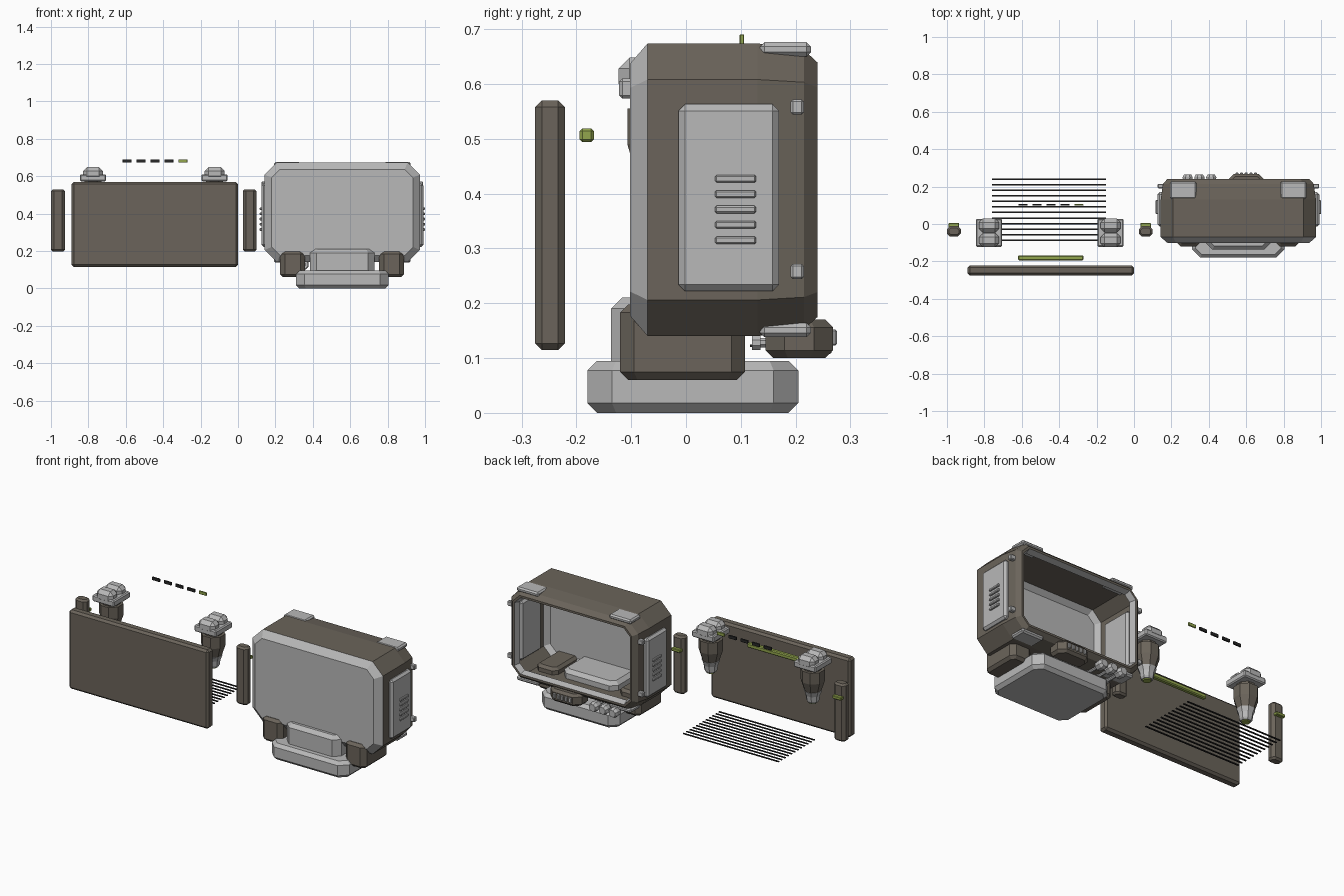
import bpy, bmesh, math
from mathutils import Vector

cube = bpy.data.objects.get("Cube")
if cube:
    bpy.data.objects.remove(cube, do_unlink=True)


def material(name, rgb):
    m = bpy.data.materials.new(name)
    m.use_nodes = True
    col = (*rgb, 1)
    m.diffuse_color = col
    node = next(n for n in m.node_tree.nodes if n.type == 'BSDF_PRINCIPLED')
    node.inputs["Base Color"].default_value = col
    node.inputs["Roughness"].default_value = 0.7
    return m


GREY = material("light grey", (0.48, 0.48, 0.48))
BROWN = material("warm brown", (0.145, 0.127, 0.103))
GREEN = material("olive green", (0.29, 0.38, 0.075))
BLACK = material("near black", (0.02, 0.02, 0.02))


def finish(name, bm, mats):
    bmesh.ops.recalc_face_normals(bm, faces=bm.faces)
    me = bpy.data.meshes.new(name)
    bm.to_mesh(me)
    bm.free()
    for m in mats:
        me.materials.append(m)
    ob = bpy.data.objects.new(name, me)
    bpy.context.collection.objects.link(ob)
    return ob


def box(name, x, y, z, mat, bevel=0.0):
    """Box from (min, max) ranges, with chamfered edges."""
    bm = bmesh.new()
    bmesh.ops.create_cube(bm, size=1)
    for v in bm.verts:
        v.co = Vector([(lo + hi) / 2 + c * (hi - lo) for c, (lo, hi) in zip(v.co, (x, y, z))])
    if bevel:
        bmesh.ops.bevel(bm, geom=bm.edges[:], offset=bevel, segments=1, affect='EDGES')
    return finish(name, bm, [mat])


def octagon(a, b, c):
    return [(a, c - b), (a, b - c), (a - c, b), (c - a, b),
            (-a, b - c), (-a, c - b), (c - a, -b), (a - c, -b)]


def loft(name, axis, centre, rings, mats, colours=None):
    """Skin cut-corner rings (position, half width, half height, corner cut)."""
    bm = bmesh.new()
    loops = []
    for t, a, b, c in rings:
        pts = [(centre[0] + u, centre[1] + v) for u, v in octagon(a, b, c)]
        loops.append([bm.verts.new((u, v, t) if axis == 'Z' else (u, t, v)) for u, v in pts])
    colours = colours or [0] * (len(rings) + 1)
    bm.faces.new(loops[0]).material_index = colours[0]
    for k, (p, q) in enumerate(zip(loops, loops[1:])):
        for i in range(8):
            j = (i + 1) % 8
            bm.faces.new((p[i], p[j], q[j], q[i])).material_index = colours[k + 1]
    bm.faces.new(loops[-1]).material_index = colours[-1]
    return finish(name, bm, mats)


def block(name, x, y, z, cut, edge, mat):
    """Upright block with cut corners and chamfered top and bottom."""
    a, b = (x[1] - x[0]) / 2, (y[1] - y[0]) / 2
    small = (a - edge, b - edge, cut - edge * 0.586)
    rings = [(z[0], *small), (z[0] + edge, a, b, cut), (z[1] - edge, a, b, cut), (z[1], *small)]
    return loft(name, 'Z', (x[0] + a, y[0] + b), rings, [mat])


# Hollow casing: grey face, brown walls, open back with a grey lip
CX, CZ = 0.558, 0.407
profile = [(-0.102, 0.037), (-0.07, 0), (0.13, 0), (0.215, 0.012), (0.24, 0.035),
           (0.24, 0.047), (0.205, 0.058), (0.205, 0.02), (-0.065, 0.02), (-0.09, 0.045)]
shell_rings = [(y, 0.415 - d, 0.267 - d, 0.066 - d * 0.586) for y, d in profile]
loft("casing", 'Y', (CX, CZ), shell_rings, [GREY, BROWN], [0, 0, 1, 1, 1, 1, 0, 1, 1, 0, 0])

# Casing sides: vent panels, ribs, clips and corner brackets
for s, side in ((1, "left"), (-1, "right")):
    def span(a, b):
        return tuple(sorted((CX + s * a, CX + s * b)))
    box(f"{side}_vent_panel", span(0.37, 0.433), (-0.014, 0.17), (0.222, 0.563), GREY, 0.012)
    for i in range(5):
        z = 0.315 + 0.028 * i
        box(f"{side}_vent_rib_{i + 1}", span(0.425, 0.442), (0.053, 0.128),
            (z - 0.007, z + 0.007), GREY, 0.003)
    for part, z in (("lower", 0.258), ("upper", 0.558)):
        box(f"{side}_{part}_clip", span(0.395, 0.432), (0.191, 0.215),
            (z - 0.014, z + 0.014), GREY, 0.004)
    for part, t in (("upper", 1), ("lower", -1)):
        zr = tuple(sorted((CZ + t * 0.243, CZ + t * 0.269)))
        box(f"{side}_{part}_bracket", span(0.225, 0.365), (0.135, 0.228), zr, GREY, 0.008)

# Stand: base, neck and two feet
block("stand_base", (0.31, 0.805), (-0.18, 0.205), (0, 0.095), 0.045, 0.018, GREY)
block("stand_neck", (0.385, 0.73), (-0.137, 0.1), (0.06, 0.21), 0.035, 0.02, GREY)
for side, x in (("right", 0.225), ("left", 0.755)):
    block(f"{side}_stand_foot", (x, x + 0.133), (-0.12, 0.108), (0.06, 0.198), 0.025, 0.015, BROWN)

# Rear control pod with studs, and three knobs beside it
block("control_pod", (0.5, 0.7), (0.145, 0.268), (0.1, 0.17), 0.035, 0.014, BROWN)
for i in range(5):
    x = 0.55 + 0.025 * i
    box(f"pod_stud_{i + 1}", (x - 0.008, x + 0.008), (0.255, 0.275), (0.123, 0.152), GREY, 0.003)
for i in range(3):
    knob = [(0.12, 0.013), (0.136, 0.013), (0.136, 0.009), (0.215, 0.009),
            (0.215, 0.024), (0.25, 0.027), (0.265, 0.019)]
    loft(f"knob_{i + 1}", 'Y', (0.287 + 0.063 * i, 0.128),
         [(y, r, r, r * 0.586) for y, r in knob], [GREY])

# Flat panel with its bar, and the two side posts with tabs
box("flat_panel", (-0.89, 0), (-0.275, -0.221), (0.115, 0.57), BROWN, 0.012)
box("panel_bar", (-0.62, -0.27), (-0.194, -0.168), (0.494, 0.519), GREEN, 0.005)
for side, x in (("right", -0.963), ("left", 0.0625)):
    block(f"{side}_post", (x - 0.037, x + 0.037), (-0.067, -0.012), (0.197, 0.53), 0.016, 0.01, BROWN)
    box(f"{side}_post_tab", (x - 0.028, x + 0.028), (-0.02, 0.006), (0.445, 0.463), GREEN, 0.003)

# Two towers: ridged cap, brown housing, tapered tip
for side, x in (("right", -0.775), ("left", -0.125)):
    y = -0.047
    box(f"{side}_tower_cap", (x - 0.07, x + 0.07), (y - 0.075, y + 0.075), (0.573, 0.61), GREY, 0.006)
    for i, off in enumerate((-0.039, 0.039)):
        box(f"{side}_cap_ridge_{i + 1}", (x - 0.053, x + 0.053), (y + off - 0.037, y + off + 0.037),
            (0.58, 0.648), GREY, 0.02)
    housing = [(0.43, 0.042), (0.49, 0.06), (0.555, 0.06), (0.555, 0.045), (0.575, 0.045)]
    loft(f"{side}_tower_housing", 'Z', (x, y),
         [(z, r, r, r * 0.586) for z, r in housing], [BROWN])
    tip = [(0.365, 0.026), (0.375, 0.032), (0.405, 0.036), (0.432, 0.046)]
    loft(f"{side}_tower_tip", 'Z', (x, y), [(z, r, r, r * 0.586) for z, r in tip], [GREY])
    loft(f"{side}_tip_light", 'Z', (x, y),
         [(z, 0.021, 0.021, 0.0123) for z in (0.359, 0.366)], [GREEN])

# Row of thin slats
for i in range(12):
    y = -0.087 + 0.0297 * i
    box(f"slat_{i + 1}", (-0.76, -0.15), (y - 0.004, y + 0.004), (0.12, 0.125), BLACK)

# Row of dashes, the last one lit
for i in range(5):
    x = -0.617 + 0.0745 * i
    box(f"dash_{i + 1}", (x, x + 0.048), (0.098, 0.106), (0.672, 0.69),
        GREEN if i == 4 else BLACK, 0.001)
